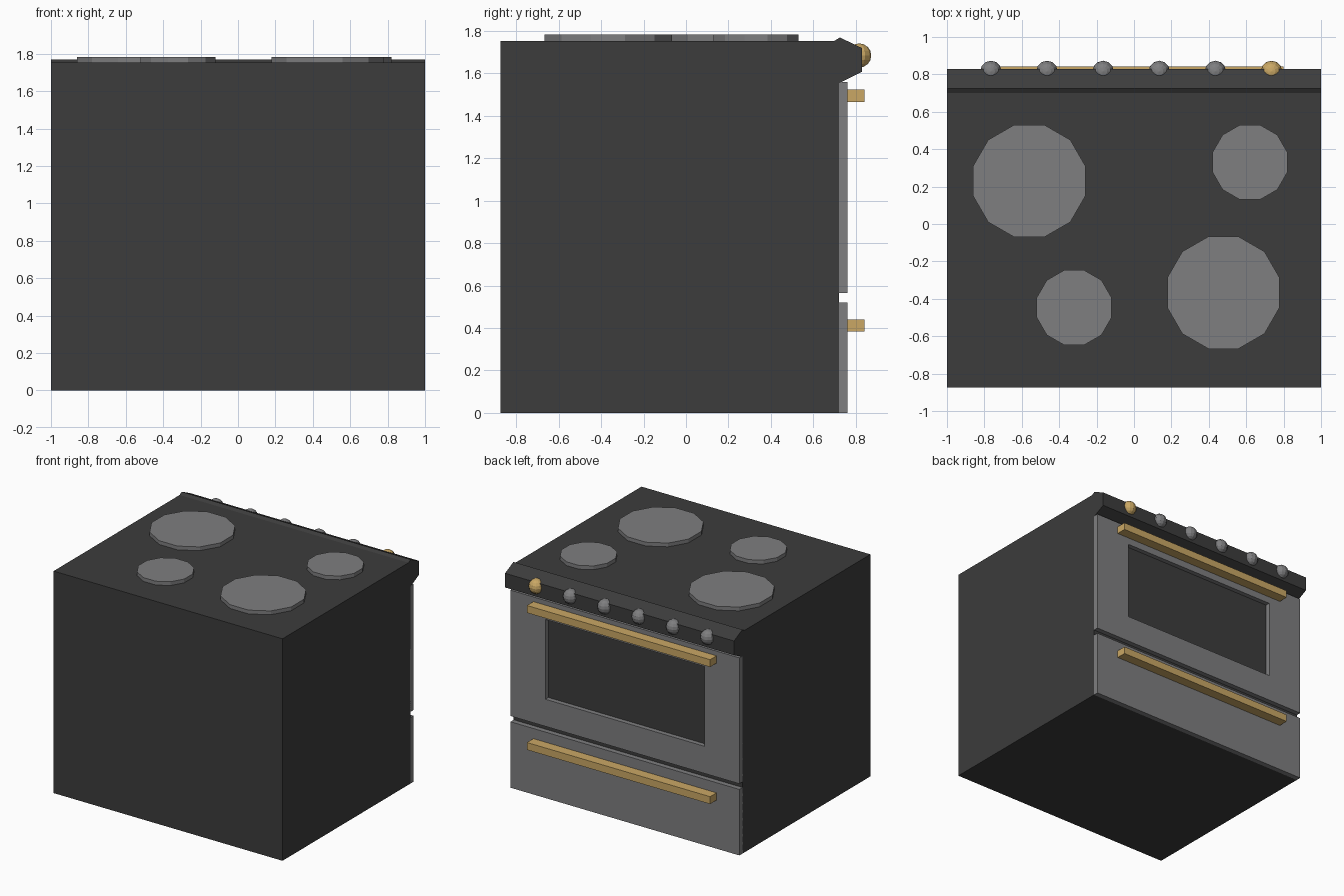
import bpy, bmesh, math
from mathutils import Matrix

if "Cube" in bpy.data.objects:
    bpy.data.objects.remove(bpy.data.objects["Cube"])


def material(name, rgb):
    m = bpy.data.materials.new(name)
    m.diffuse_color = (*rgb, 1)
    m.use_nodes = True
    m.node_tree.nodes["Principled BSDF"].inputs["Base Color"].default_value = m.diffuse_color
    return m


DARK = material("dark enamel", (0.045, 0.045, 0.045))
GREY = material("grey metal", (0.21, 0.21, 0.215))
GOLD = material("brass", (0.59, 0.39, 0.13))


def finish(name, bm, mat):
    bmesh.ops.recalc_face_normals(bm, faces=bm.faces)
    me = bpy.data.meshes.new(name)
    bm.to_mesh(me)
    bm.free()
    me.materials.append(mat)
    ob = bpy.data.objects.new(name, me)
    bpy.context.collection.objects.link(ob)
    return ob


def box(name, mat, x0, x1, y0, y1, z0, z1):
    bm = bmesh.new()
    bmesh.ops.create_cube(bm, size=1)
    for v in bm.verts:
        v.co = (x1 if v.co.x > 0 else x0,
                y1 if v.co.y > 0 else y0,
                z1 if v.co.z > 0 else z0)
    return finish(name, bm, mat)


def frame(name, mat, outer, inner, y0, y1):
    """Rectangular slab with a rectangular opening; rects are x0, x1, z0, z1."""
    bm = bmesh.new()

    def ring(r, y):
        x0, x1, z0, z1 = r
        return [bm.verts.new((x, y, z)) for x, z in
                ((x0, z0), (x1, z0), (x1, z1), (x0, z1))]
    loops = [ring(outer, y0), ring(outer, y1), ring(inner, y1), ring(inner, y0)]
    for i in range(4):
        a, b = loops[i], loops[(i + 1) % 4]
        for k in range(4):
            n = (k + 1) % 4
            bm.faces.new((a[k], a[n], b[n], b[k]))
    return finish(name, bm, mat)


# Cabinet
box("cabinet", DARK, -1, 1, -0.873, 0.722, 0, 1.753)

# Control panel: side profile stretched across the full width
profile = [(0.695, 1.75), (0.725, 1.769), (0.829, 1.719),
           (0.829, 1.607), (0.722, 1.554), (0.695, 1.554)]
bm = bmesh.new()
ends = [[bm.verts.new((x, y, z)) for y, z in profile] for x in (-1, 1)]
for e in ends:
    bm.faces.new(e)
for i in range(len(profile)):
    j = (i + 1) % len(profile)
    bm.faces.new((ends[0][i], ends[0][j], ends[1][j], ends[1][i]))
finish("control_panel", bm, DARK)

# Oven door with window opening, and drawer below
frame("oven_door", GREY, (-1, 1, 0.566, 1.56), (-0.695, 0.695, 0.78, 1.41), 0.72, 0.762)
box("oven_window", DARK, -0.695, 0.695, 0.72, 0.725, 0.78, 1.41)
box("drawer_front", GREY, -1, 1, 0.72, 0.762, 0, 0.521)

# Handles
for name, z in (("door_handle", 1.465), ("drawer_handle", 0.383)):
    box(name, GOLD, -0.8, 0.8, 0.76, 0.842, z, z + 0.058)

# Knobs: faceted balls half sunk into the panel, the last one brass
for i in range(6):
    bm = bmesh.new()
    bmesh.ops.create_uvsphere(bm, u_segments=12, v_segments=8, radius=0.057,
                              matrix=Matrix.Translation((-0.765 + 0.3 * i, 0.816, 1.684)))
    finish(f"knob_{i + 1}", bm, GOLD if i == 5 else GREY)

# Burners: twelve-sided discs
for i, (x, y, r) in enumerate(((-0.56, 0.23, 0.3), (0.62, 0.33, 0.2),
                               (-0.32, -0.447, 0.2), (0.478, -0.367, 0.3))):
    bm = bmesh.new()
    c = r / math.cos(math.radians(15))
    bmesh.ops.create_cone(bm, cap_ends=True, segments=12, radius1=c, radius2=c, depth=0.04,
                          matrix=Matrix.Translation((x, y, 1.763))
                          @ Matrix.Rotation(math.radians(15), 4, 'Z'))
    finish(f"burner_{i + 1}", bm, GREY)
